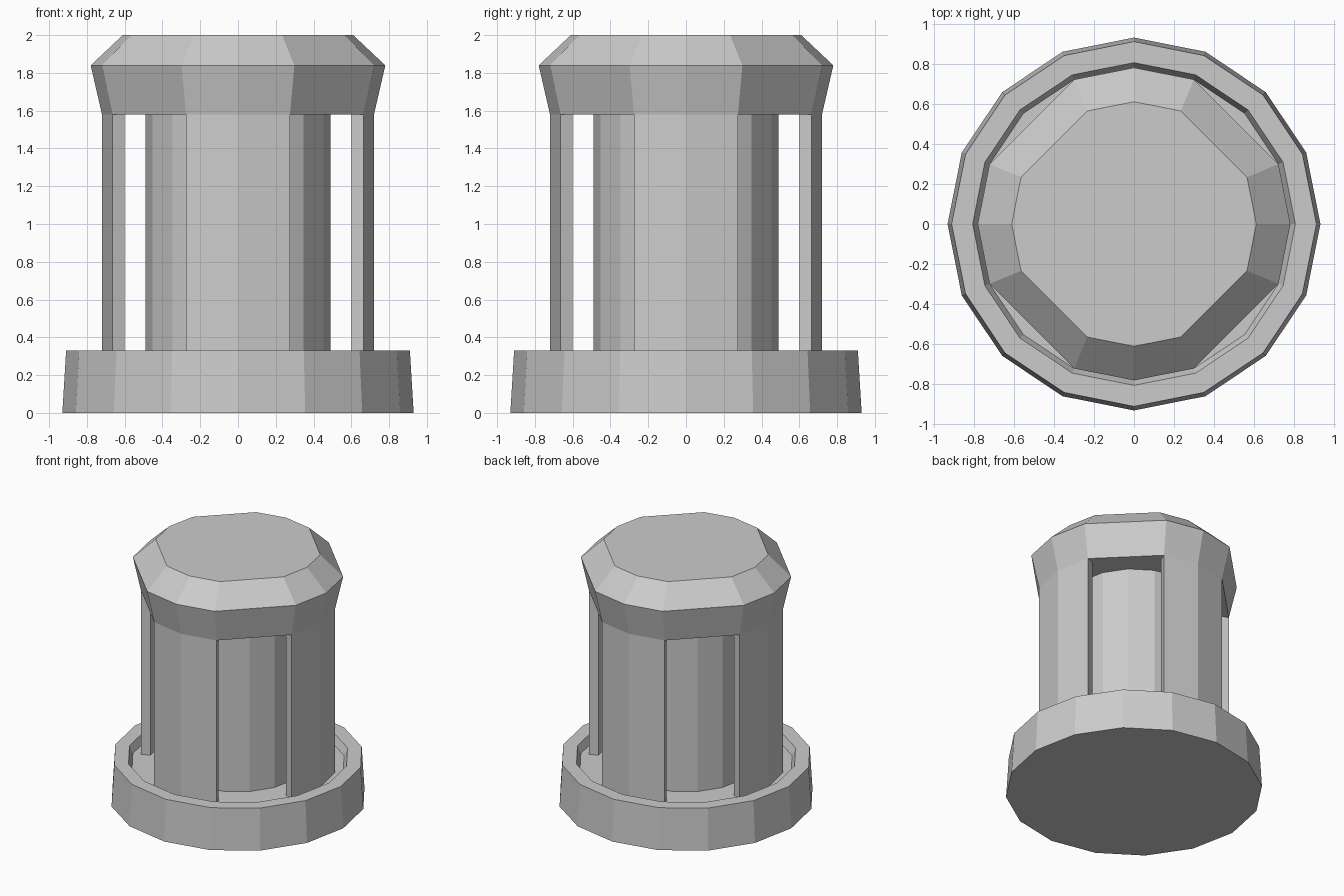
import bpy
import bmesh
from math import cos, sin, radians

if "Cube" in bpy.data.objects:
    bpy.data.objects.remove(bpy.data.objects["Cube"], do_unlink=True)

STEP = 22.5
FULL = [i * STEP for i in range(16)]
# Sixteen sides with the diagonal corners dropped
CHAMFERED = [a for a in FULL if a % 90 != 45]

grey = bpy.data.materials.new("plain_grey")
grey.use_nodes = True
grey.diffuse_color = (0.6, 0.6, 0.6, 1)
grey.node_tree.nodes["Principled BSDF"].inputs["Base Color"].default_value = (0.6, 0.6, 0.6, 1)


def finish(name, bm):
    bmesh.ops.recalc_face_normals(bm, faces=bm.faces)
    mesh = bpy.data.meshes.new(name)
    bm.to_mesh(mesh)
    bm.free()
    mesh.materials.append(grey)
    obj = bpy.data.objects.new(name, mesh)
    bpy.context.collection.objects.link(obj)
    return obj


def polar(bm, r, angle, z):
    a = radians(angle)
    return bm.verts.new((r * cos(a), r * sin(a), z))


def stack(name, angles, profile):
    """Loft rings of (radius, height) and close both ends."""
    bm = bmesh.new()
    rings = [[polar(bm, r, a, z) for a in angles] for r, z in profile]
    n = len(angles)
    for low, high in zip(rings, rings[1:]):
        for i in range(n):
            j = (i + 1) % n
            bm.faces.new((low[i], low[j], high[j], high[i]))
    bm.faces.new(rings[0])
    bm.faces.new(rings[-1])
    return finish(name, bm)


def wall_panel(name, centre, outer, inner, bottom, top):
    """Curved upright slab covering two sides of the wall."""
    bm = bmesh.new()
    angles = [centre - STEP, centre, centre + STEP]
    outline = [(outer, a) for a in angles] + [(inner, a) for a in reversed(angles)]
    face = bm.faces.new([polar(bm, r, a, bottom) for r, a in outline])
    extruded = bmesh.ops.extrude_face_region(bm, geom=[face], use_keep_orig=True)
    moved = [v for v in extruded["geom"] if isinstance(v, bmesh.types.BMVert)]
    bmesh.ops.translate(bm, verts=moved, vec=(0, 0, top - bottom))
    return finish(name, bm)


FLOOR, EAVES = 0.27, 1.58

# Dished base, inner core and faceted cap
stack("base", FULL, [(0.93, 0), (0.91, 0.33), (0.805, 0.33), (0.78, FLOOR)])
stack("core", FULL, [(0.49, FLOOR), (0.49, EAVES)])
stack("cap", CHAMFERED, [(0.72, EAVES), (0.78, 1.84), (0.61, 2.0)])

# Four wall panels with open windows on the diagonals
for side, angle in (("left", 0), ("back", 90), ("right", 180), ("front", 270)):
    wall_panel(side + "_panel", angle, 0.72, 0.65, FLOOR, EAVES)
